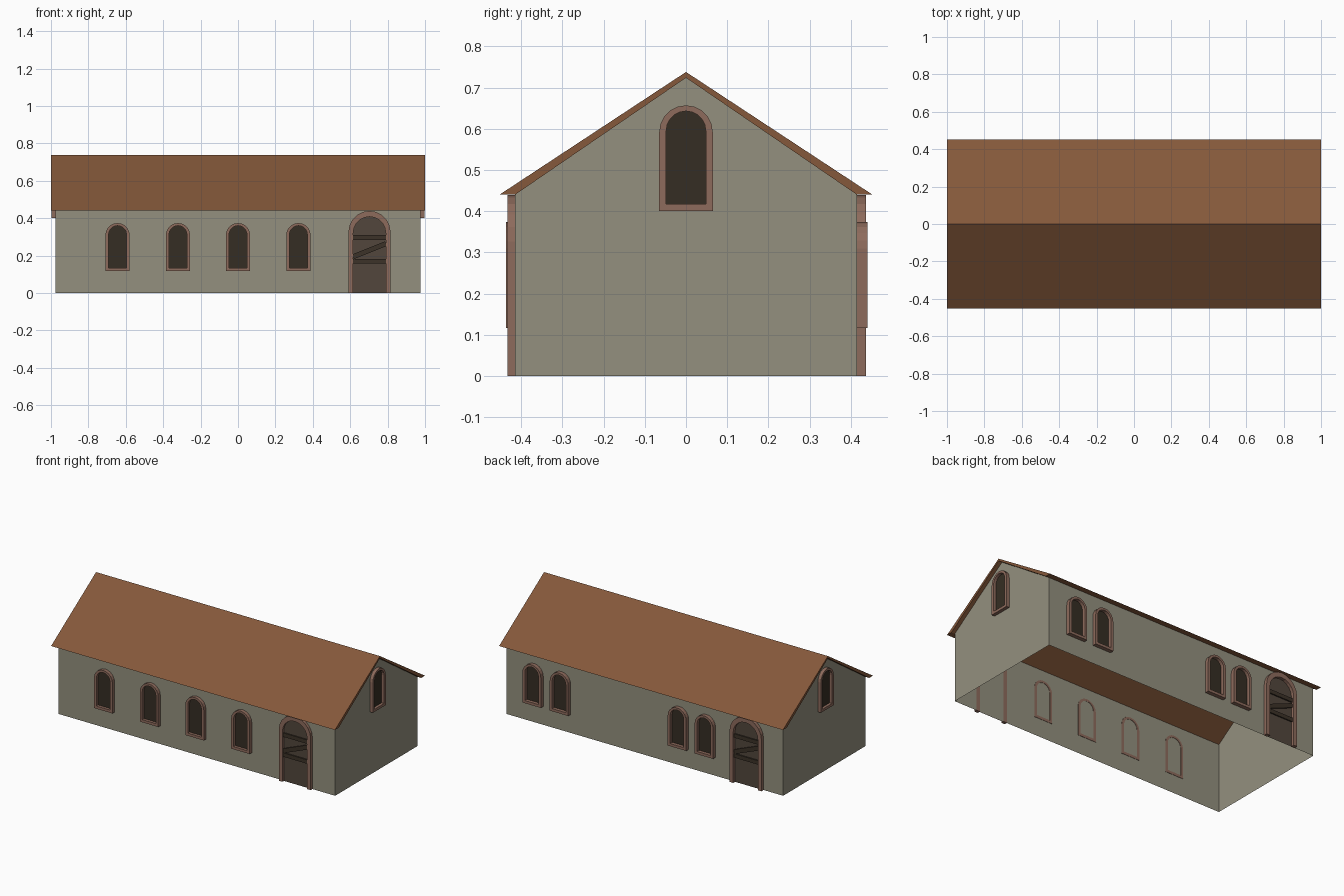
import bpy, bmesh, math
from mathutils import Matrix, Vector

if "Cube" in bpy.data.objects:
    bpy.data.objects.remove(bpy.data.objects["Cube"])


def material(name, rgb):
    m = bpy.data.materials.new(name)
    m.diffuse_color = (*rgb, 1)
    m.use_nodes = True
    m.node_tree.nodes["Principled BSDF"].inputs["Base Color"].default_value = m.diffuse_color
    return m


WALL = material("grey_plaster", (0.295, 0.28, 0.21))
ROOF = material("brown_roof", (0.235, 0.098, 0.043))
FRAME = material("pink_stone", (0.27, 0.147, 0.107))
GLASS = material("dark_opening", (0.036, 0.027, 0.017))
DOOR = material("door_wood", (0.085, 0.062, 0.045))
PLANK = material("dark_plank", (0.045, 0.032, 0.021))


def make(name, verts, faces, mat, matrix=Matrix(), recalc=True):
    bm = bmesh.new()
    vs = [bm.verts.new(matrix @ Vector(v)) for v in verts]
    for f in faces:
        bm.faces.new([vs[i] for i in f])
    if recalc:
        bmesh.ops.recalc_face_normals(bm, faces=bm.faces[:])
    me = bpy.data.meshes.new(name)
    bm.to_mesh(me)
    bm.free()
    me.materials.append(mat)
    ob = bpy.data.objects.new(name, me)
    bpy.context.collection.objects.link(ob)
    return ob


HX, HY, EAVE, RIDGE = 0.975, 0.415, 0.44, 0.724

# Walls: thin open-bottomed shell with two gables
prof = [(-HY, 0), (HY, 0), (HY, EAVE), (0, RIDGE), (-HY, EAVE)]
verts = [(x, y, z) for x in (HX, -HX) for y, z in prof]
make("walls", verts, [(0, 1, 2, 3, 4), (9, 8, 7, 6, 5), (1, 6, 7, 2), (5, 0, 4, 9)],
     WALL, recalc=False)

# Roof: chevron profile run along the length
prof = [(-0.453, EAVE), (-HY, EAVE), (0, RIDGE), (HY, EAVE), (0.453, EAVE), (0, 0.738)]
verts = [(x, y, z) for x in (1, -1) for y, z in prof]
faces = [(i, (i + 1) % 6, (i + 1) % 6 + 6, i + 6) for i in range(6)]
for o in (0, 6):
    faces += [(o, o + 1, o + 2, o + 5), (o + 5, o + 2, o + 3, o + 4)]
make("roof", verts, faces, ROOF)


def arch(width, bottom, top, n=10):
    """Round-topped outline, counter-clockwise from the lower right... back to lower left."""
    r = width / 2
    pts = [(r, bottom)]
    for i in range(n + 1):
        a = math.pi * i / n
        pts.append((r * math.cos(a), top - r + r * math.sin(a)))
    return pts + [(-r, bottom)]


def frame(name, outer, inner, depth, closed, mx):
    """Arched surround between two outlines; open at the foot for doors."""
    n = len(outer)
    verts = [(u, y, v) for y in (-depth, 0.002) for line in (outer, inner) for u, v in line]
    faces = []
    for i in range(n if closed else n - 1):
        j = (i + 1) % n
        faces += [(i, j, n + j, n + i), (2 * n + i, 2 * n + j, 3 * n + j, 3 * n + i),
                  (i, j, 2 * n + j, 2 * n + i), (n + i, n + j, 3 * n + j, 3 * n + i)]
    if not closed:
        faces += [(i, n + i, 3 * n + i, 2 * n + i) for i in (0, n - 1)]
    make(name, verts, faces, FRAME, mx)


def panel(name, outline, y, mat, mx):
    make(name, [(u, y, v) for u, v in outline], [range(len(outline))], mat, mx, False)


def bar(name, length, height, v, angle, mx):
    m = mx @ Matrix.Translation((0, -0.008, v)) @ Matrix.Rotation(-angle, 4, 'Y')
    verts = [(x * length / 2, y * 0.004, z * height / 2)
             for x in (-1, 1) for y in (-1, 1) for z in (-1, 1)]
    make(name, verts, [(0, 1, 3, 2), (4, 5, 7, 6), (0, 1, 5, 4), (2, 3, 7, 6),
                       (0, 2, 6, 4), (1, 3, 7, 5)], PLANK, m)


def window(name, mx, bottom, depth):
    frame(name + "_frame", arch(0.13, bottom, bottom + 0.257),
          arch(0.096, bottom + 0.017, bottom + 0.243), depth, True, mx)
    panel(name + "_opening", arch(0.098, bottom + 0.016, bottom + 0.244), -0.004, GLASS, mx)


def door(name, mx, depth):
    frame(name + "_frame", arch(0.225, 0, 0.439), arch(0.174, 0, 0.408), depth, False, mx)
    panel(name + "_leaf", arch(0.178, 0, 0.41), -0.003, DOOR, mx)
    for i, (h, v, a) in enumerate([(0.025, 0.297, 0), (0.025, 0.17, 0), (0.027, 0.229, 0.38)]):
        bar(f"{name}_plank_{i}", 0.176 / math.cos(a), h, v, a, mx)


def side(x, y, degrees):
    return Matrix.Translation((x, y, 0)) @ Matrix.Rotation(math.radians(degrees), 4, 'Z')


# Front: four windows and a boarded door
for i, x in enumerate((-0.644, -0.321, 0, 0.323)):
    window(f"front_window_{i}", side(x, -HY, 0), 0.117, 0.022)
door("front_door", side(0.703, -HY, 0), 0.018)

# Back: two pairs of windows and a boarded door
for i, x in enumerate((0.78, 0.587, -0.244, -0.434)):
    window(f"back_window_{i}", side(x, HY, 180), 0.117, 0.025)
door("back_door", side(-0.725, HY, 180), 0.022)

# Gable windows
window("right_gable_window", side(HX, 0, 90), 0.40, 0.021)
window("left_gable_window", side(-HX, 0, -90), 0.40, 0.021)
